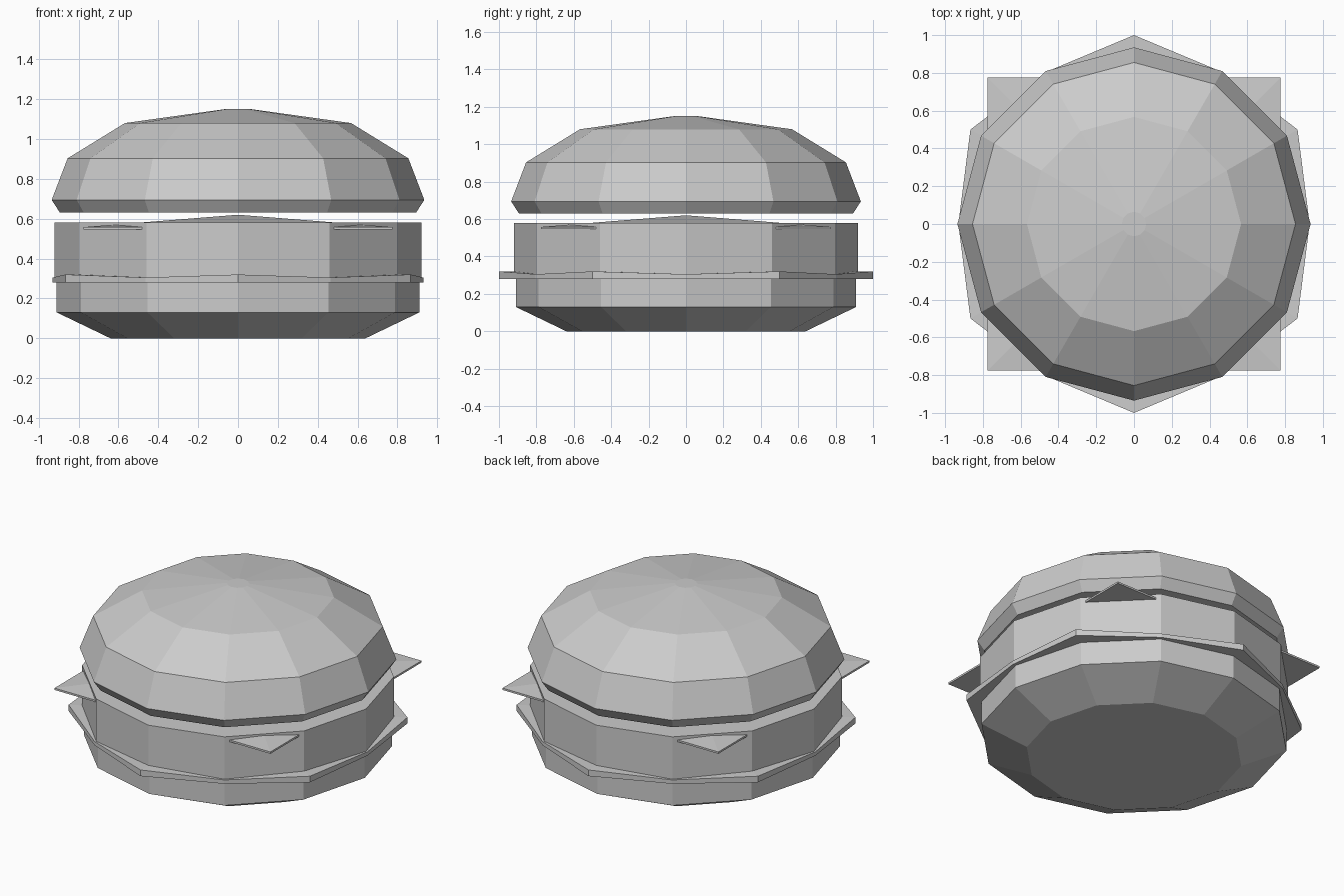
import bpy, bmesh
from math import cos, sin, pi

if "Cube" in bpy.data.objects:
    bpy.data.objects.remove(bpy.data.objects["Cube"])


def ring(r, z, n=12, turn=0.0):
    return [(r * cos(2 * pi * i / n + turn), r * sin(2 * pi * i / n + turn), z) for i in range(n)]


def loft(name, rings, apex=None):
    """Skin stacked rings, cap the bottom, and close the top flat or with an apex."""
    bm = bmesh.new()
    loops = [[bm.verts.new(p) for p in r] for r in rings]
    n = len(loops[0])
    for a, b in zip(loops, loops[1:]):
        for i in range(n):
            j = (i + 1) % n
            bm.faces.new((a[i], a[j], b[j], b[i]))
    bm.faces.new(loops[0][::-1])
    top = loops[-1]
    if apex is None:
        bm.faces.new(top)
    else:
        tip = bm.verts.new((0, 0, apex))
        for i in range(n):
            bm.faces.new((top[i], top[(i + 1) % n], tip))
    mesh = bpy.data.meshes.new(name)
    bm.to_mesh(mesh)
    bm.free()
    obj = bpy.data.objects.new(name, mesh)
    bpy.context.collection.objects.link(obj)
    return obj


# Bottom bun with tapered base
loft("bottom_bun", [ring(0.64, 0), ring(0.91, 0.13), ring(0.91, 0.28)])

# Wavy lettuce leaf: alternate points stick out and rise
low, high = [], []
for i, (x, y, _) in enumerate(ring(1, 0)):
    r, z = (1.0, 0.32) if i % 2 else (0.93, 0.305)
    low.append((x * r, y * r, 0.28))
    high.append((x * r, y * r, z))
loft("lettuce", [low, high], apex=0.31)

# Patty
loft("patty", [ring(0.92, 0.30), ring(0.92, 0.58)])

# Square cheese slice, raised in the middle
half_diagonal = 0.775 * 2 ** 0.5
loft("cheese", [ring(half_diagonal, 0.546, 4, pi / 4),
                ring(half_diagonal, 0.558, 4, pi / 4)], apex=0.62)

# Domed top bun
loft("top_bun", [ring(r, z) for r, z in
                 [(0.893, 0.63), (0.935, 0.694), (0.855, 0.903), (0.567, 1.08), (0.065, 1.15)]])
